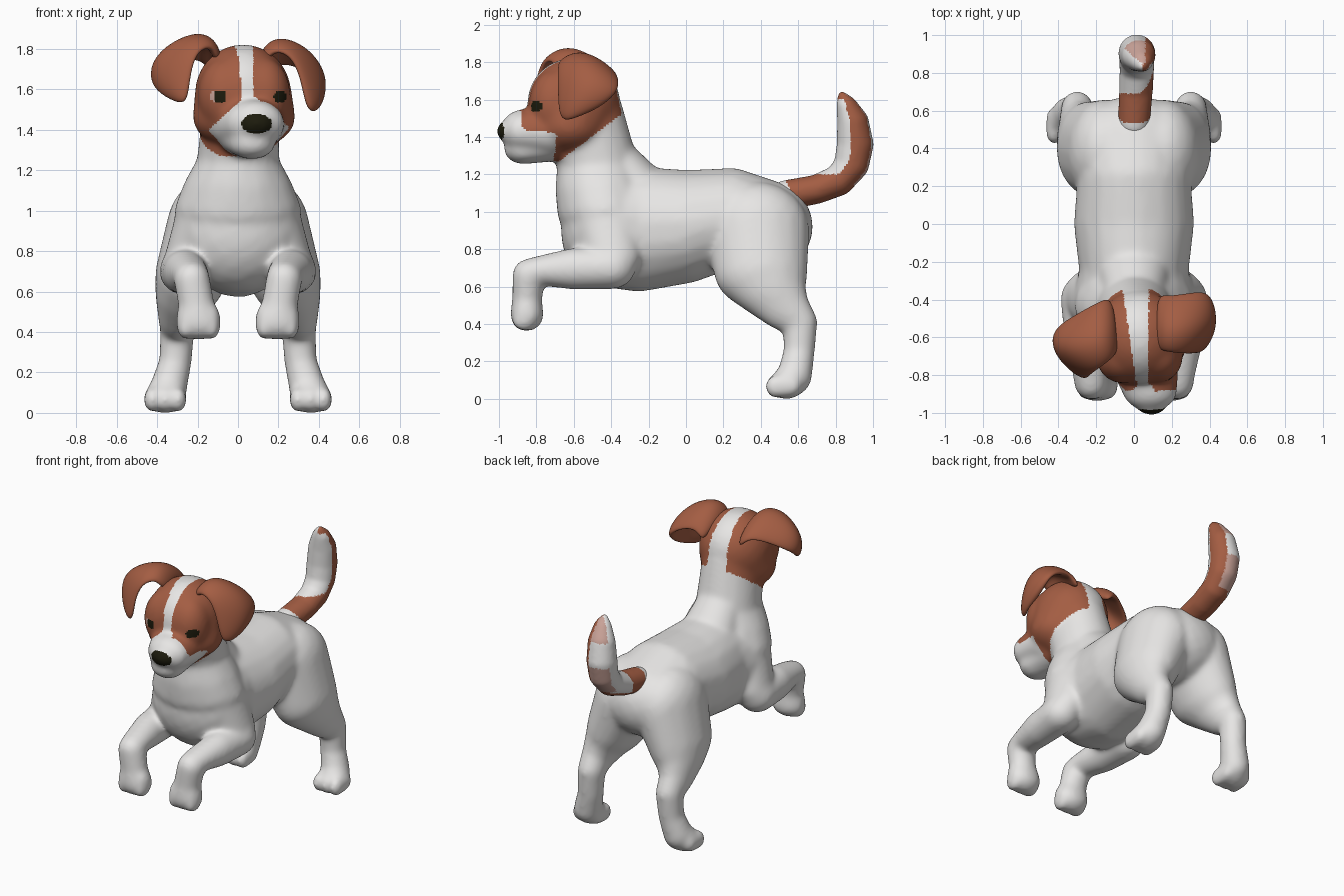
import bpy, bmesh, math

if "Cube" in bpy.data.objects:
    bpy.data.objects.remove(bpy.data.objects["Cube"])


def material(name, rgb):
    m = bpy.data.materials.new(name)
    m.diffuse_color = (*rgb, 1)
    m.use_nodes = True
    m.node_tree.nodes["Principled BSDF"].inputs["Base Color"].default_value = m.diffuse_color
    return m


WHITE, BROWN, DARK, PINK = range(4)
MATS = [material("white_coat", (0.80, 0.79, 0.78)),
        material("brown_coat", (0.37, 0.11, 0.056)),
        material("dark_nose_and_eyes", (0.012, 0.011, 0.004)),
        material("pale_tan_coat", (0.58, 0.36, 0.31))]

# Evenly spread directions for the ellipsoid points
DIRS = []
for i in range(200):
    z = 1 - 2 * (i + 0.5) / 200
    a, r = i * math.pi * (3 - math.sqrt(5)), math.sqrt(1 - z * z)
    DIRS.append((r * math.cos(a), r * math.sin(a), z))


def hull(bm, balls):
    """Convex skin over ellipsoids (x, y, z, rx, ry, rz)."""
    verts = [bm.verts.new((b[0] + d[0] * b[3], b[1] + d[1] * b[4], b[2] + d[2] * b[5]))
             for b in balls for d in DIRS]
    res = bmesh.ops.convex_hull(bm, input=verts)
    dead = {g for k in ("geom_interior", "geom_unused") for g in res[k]
            if isinstance(g, bmesh.types.BMVert)}
    bmesh.ops.delete(bm, geom=list(dead), context='VERTS')


def mirrored(chain):
    return [(-b[0], *b[1:]) for b in chain]


def skin(name, chains, rule, voxel, smooth):
    """Blend chains of ellipsoids into one smooth surface and colour it by rule."""
    bm = bmesh.new()
    for c in chains:
        for a, b in zip(c, c[1:]):
            hull(bm, [a, b])
        if len(c) == 1:
            hull(bm, c)
    me = bpy.data.meshes.new(name)
    bm.to_mesh(me)
    bm.free()
    ob = bpy.data.objects.new(name, me)
    bpy.context.collection.objects.link(ob)
    mod = ob.modifiers.new("blend", 'REMESH')
    mod.mode, mod.voxel_size = 'VOXEL', voxel
    mod = ob.modifiers.new("relax", 'SMOOTH')
    mod.factor, mod.iterations = 0.5, smooth
    dg = bpy.context.evaluated_depsgraph_get()
    done = bpy.data.meshes.new_from_object(ob.evaluated_get(dg))
    ob.modifiers.clear()
    ob.data = done
    done.materials.clear()
    for m in MATS:
        done.materials.append(m)
    for p in done.polygons:
        p.use_smooth = True
        p.material_index = rule(p.center, p.normal)
    return ob


# Torso, neck and head
torso = [(0, .42, .92, .31, .26, .25), (0, .25, .97, .30, .20, .265),
         (0, 0, .92, .32, .20, .305), (0, -.25, .905, .29, .20, .335),
         (0, -.42, .90, .325, .25, .305)]
neck = [(0, -.43, 1.0, .315, .26, .17), (0, -.45, 1.12, .27, .25, .12),
        (0, -.47, 1.24, .205, .22, .10), (.01, -.52, 1.42, .195, .22, .10),
        (.02, -.56, 1.56, .19, .22, .12)]
withers = [(0, -.24, 1.08, .20, .18, .16), (0, -.38, 1.28, .15, .14, .10)]
skull = [(.025, -.60, 1.58, .24, .25, .245), (.03, -.62, 1.46, .255, .21, .16)]
brow = [(-.06, -.705, 1.57, .14, .14, .19), (.13, -.70, 1.57, .13, .14, .19)]
muzzle = [(.05, -.72, 1.43, .185, .13, .15), (.085, -.885, 1.43, .145, .105, .115)]
chin = [(.04, -.70, 1.36, .14, .12, .09), (.07, -.87, 1.335, .115, .105, .082)]
nose = [(.092, -.968, 1.43, .078, .045, .055)]

# Front leg, raised with the paw hanging
front_leg = [(.165, -.42, .93, .15, .19, .19), (.25, -.39, .76, .115, .15, .10),
             (.27, -.40, .70, .12, .13, .115), (.26, -.60, .695, .108, .11, .112),
             (.235, -.78, .685, .092, .09, .08), (.228, -.84, .66, .09, .09, .09),
             (.205, -.85, .53, .09, .08, .08), (.195, -.85, .45, .115, .09, .09)]
# Hind leg, standing
hind_leg = [(.15, .38, .90, .205, .28, .26), (.235, .40, .68, .175, .25, .20),
            (.27, .44, .60, .14, .20, .16),
            (.30, .52, .50, .098, .135, .135), (.30, .61, .41, .086, .094, .09),
            (.31, .605, .25, .081, .084, .08), (.345, .58, .12, .092, .094, .10),
            (.36, .54, .08, .102, .094, .083)]
# Toes of both feet
toes = []
for dx in (-.064, 0, .064):
    toes.append([(.36 + dx, .56, .07, .042, .06, .06), (.36 + dx, .475, .065, .042, .052, .063)])
    toes.append([(.195 + dx, -.86, .48, .042, .06, .06), (.195 + dx, -.865, .415, .042, .065, .053)])


def coat(c, n):
    """Brown face mask with white blaze and muzzle, dark eyes and nose."""
    x, y, z = c
    if y > -.3 or z < 1.27:
        return WHITE
    if y < -.955 and ((x - .092) / .075) ** 2 + ((z - 1.43) / .05) ** 2 < 1:
        return DARK
    if y < -.66:
        if x < -.112 and math.hypot(x + .114, z - 1.565) < .026:
            return PINK
        if min(math.hypot(x + .09, z - 1.565), math.hypot(x - .208, z - 1.565)) < .032:
            return DARK
    back = max(0, y + .85)
    blaze = z > 1.45 and abs(x - .045 + .07 * back) < .03 + .08 * back
    turned = y - .13 * (x - .25)          # depth along the turned head
    snout = (turned < -.87 and z < 1.56) or (turned < -.69 and (
        z < 1.42 - .7 * (turned + .83) or abs(x - .06) < .03 + 1.1 * (1.56 - z)))
    if z < 1.285 + .75 * (y + .66) or blaze or snout:
        return WHITE
    return BROWN


body = [torso, neck, withers, skull, brow, muzzle, chin, nose]
for part in [front_leg, hind_leg] + toes:
    body += [part, mirrored(part)]
skin("puppy_body", body, coat, .0115, 34)

# Curled tail
tail = [(0, .54, 1.09, .085, .09, .08), (.01, .70, 1.12, .09, .08, .078),
        (.015, .82, 1.17, .092, .08, .085), (.015, .885, 1.25, .095, .094, .085),
        (.015, .905, 1.36, .098, .099, .085), (.025, .893, 1.48, .09, .085, .08),
        (.04, .86, 1.57, .06, .055, .05), (.045, .835, 1.62, .025, .025, .025)]


def tail_coat(c, n):
    """Brown root and right side, white front and left, pale tan behind."""
    if c.y < .54 + .5 * (1.15 - c.z):
        return WHITE
    if c.y < .69 and c.z < 1.25:
        return BROWN
    if n.y > .4 and c.z > 1.14 and c.x < .06:
        return WHITE if 1.34 < c.z < 1.5 else PINK
    if 1.2 < c.z < 1.6 and n.y < -.2:
        return WHITE
    return BROWN if n.x > .1 or n.z < -.6 else WHITE


skin("tail", [tail], tail_coat, .01, 12)


def ear(name, rows):
    """Folded flap from (front, crown, back) rows, thickened and rounded."""
    bm = bmesh.new()
    grid = [[bm.verts.new(v) for v in row] for row in rows]
    for r, s in zip(grid, grid[1:]):
        for j in range(2):
            bm.faces.new((r[j], r[j + 1], s[j + 1], s[j]))
    bmesh.ops.recalc_face_normals(bm, faces=bm.faces)
    me = bpy.data.meshes.new(name)
    bm.to_mesh(me)
    bm.free()
    me.materials.append(MATS[BROWN])
    for p in me.polygons:
        p.use_smooth = True
    ob = bpy.data.objects.new(name, me)
    bpy.context.collection.objects.link(ob)
    mod = ob.modifiers.new("thick", 'SOLIDIFY')
    mod.thickness, mod.offset = .06, 0
    mod = ob.modifiers.new("round", 'SUBSURF')
    mod.levels = mod.render_levels = 3


# Ears: one hangs close, the other swings outward
ear("ear_hanging", [((.11, -.66, 1.71), (.12, -.52, 1.77), (.13, -.36, 1.64)),
                    ((.17, -.68, 1.80), (.18, -.56, 1.88), (.19, -.38, 1.74)),
                    ((.26, -.69, 1.77), (.33, -.54, 1.84), (.33, -.35, 1.70)),
                    ((.31, -.69, 1.66), (.45, -.52, 1.69), (.40, -.36, 1.63)),
                    ((.345, -.68, 1.47), (.40, -.60, 1.49), (.39, -.47, 1.55))])
ear("ear_swinging", [((-.09, -.68, 1.72), (-.10, -.54, 1.77), (-.12, -.38, 1.66)),
                     ((-.12, -.72, 1.82), (-.16, -.60, 1.90), (-.18, -.40, 1.76)),
                     ((-.20, -.78, 1.79), (-.30, -.65, 1.88), (-.30, -.47, 1.73)),
                     ((-.23, -.81, 1.67), (-.46, -.66, 1.76), (-.44, -.56, 1.66)),
                     ((-.25, -.82, 1.52), (-.31, -.77, 1.53), (-.38, -.68, 1.58))])
